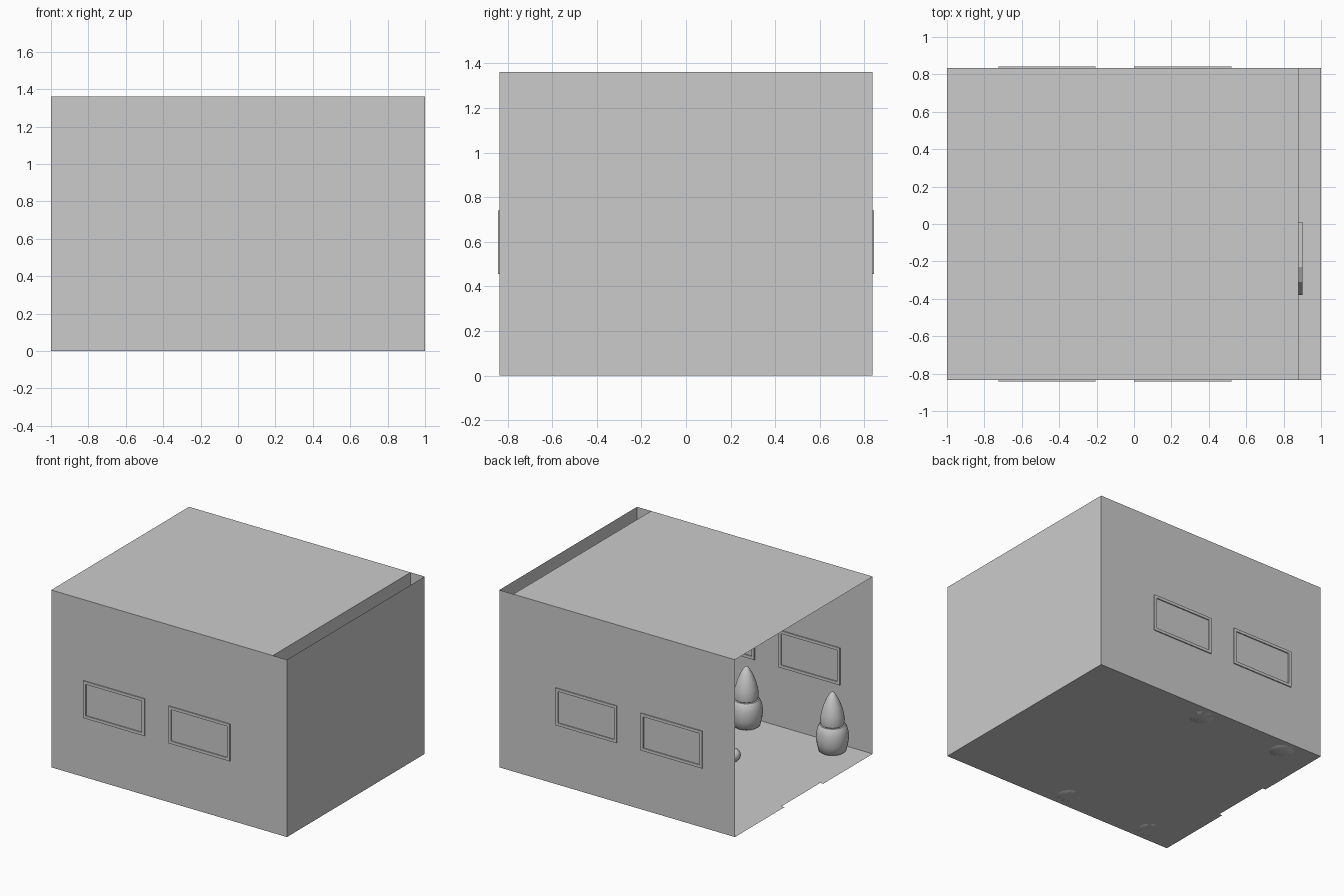
import bpy, bmesh, math

if "Cube" in bpy.data.objects:
    bpy.data.objects.remove(bpy.data.objects["Cube"])

W, D, H = 1.0, 0.835, 1.36      # half width, half depth, height
IN_X = 0.88                     # inner partition


def finish(name, bm):
    mesh = bpy.data.meshes.new(name)
    bm.to_mesh(mesh)
    bm.free()
    ob = bpy.data.objects.new(name, mesh)
    bpy.context.collection.objects.link(ob)
    return ob


def sheet(name, pts):
    bm = bmesh.new()
    bm.faces.new([bm.verts.new(p) for p in pts])
    return finish(name, bm)


def box(bm, lo, hi):
    vs = bmesh.ops.create_cube(bm, size=1)["verts"]
    for v in vs:
        v.co = [(l + h) / 2 + c * (h - l) for l, h, c in zip(lo, hi, v.co)]


def lathe(name, profile, loc, n=20):
    bm = bmesh.new()
    rings = []
    for r, z in profile:
        if r == 0:
            rings.append([bm.verts.new((loc[0], loc[1], loc[2] + z))] * n)
        else:
            rings.append([bm.verts.new((loc[0] + r * math.cos(2 * math.pi * i / n),
                                        loc[1] + r * math.sin(2 * math.pi * i / n),
                                        loc[2] + z)) for i in range(n)])
    for a, b in zip(rings, rings[1:]):
        for i in range(n):
            j = (i + 1) % n
            quad = list(dict.fromkeys([a[i], a[j], b[j], b[i]]))
            bm.faces.new(quad)
    bmesh.ops.recalc_face_normals(bm, faces=bm.faces)
    ob = finish(name, bm)
    bpy.context.view_layer.objects.active = ob
    ob.select_set(True)
    bpy.ops.object.shade_smooth_by_angle(angle=math.radians(40))
    ob.select_set(False)
    return ob


# Floor with a shallow doorway notch on the open left side
n, d = 0.235, 0.025
sheet("floor", [(-W, -D, 0), (W, -D, 0), (W, D, 0), (-W, D, 0),
                (-W, n, 0), (-W + d, n, 0), (-W + d, -n, 0), (-W, -n, 0)])

# Ceiling stops at the inner partition
sheet("ceiling", [(-W, -D, H), (IN_X, -D, H), (IN_X, D, H), (-W, D, H)])

# Thin walls
for name, x in (("right_wall", W), ("inner_wall", IN_X)):
    sheet(name, [(x, -D, 0), (x, D, 0), (x, D, H), (x, -D, H)])
sheet("front_wall", [(-W, -D, 0), (W, -D, 0), (W, -D, H), (-W, -D, H)])
sheet("back_wall", [(W, D, 0), (-W, D, 0), (-W, D, H), (W, D, H)])

# Window frames, showing on both sides of the front and back walls
z0, z1, t, p = 0.455, 0.74, 0.022, 0.008
for side, y in (("front", -D), ("back", D)):
    for k, (x0, x1) in enumerate(((-0.725, -0.205), (0.0, 0.52))):
        bm = bmesh.new()
        ya, yb = y - p, y + p
        box(bm, (x0, ya, z0), (x0 + t, yb, z1))
        box(bm, (x1 - t, ya, z0), (x1, yb, z1))
        box(bm, (x0 + t, ya, z0), (x1 - t, yb, z0 + t))
        box(bm, (x0 + t, ya, z1 - t), (x1 - t, yb, z1))
        finish(f"{side}_window_frame_{k + 1}", bm)

# Door panel behind the inner partition, with one sloped shoulder
bm = bmesh.new()
outline = [(0.01, 0), (0.01, 0.75), (-0.23, 0.75), (-0.31, 0.71), (-0.38, 0.6), (-0.38, 0)]
face = bm.faces.new([bm.verts.new((IN_X, y, z)) for y, z in outline])
ext = bmesh.ops.extrude_face_region(bm, geom=[face])
for v in ext["geom"]:
    if isinstance(v, bmesh.types.BMVert):
        v.co.x += 0.02
bmesh.ops.recalc_face_normals(bm, faces=bm.faces)
finish("door_panel", bm)

# Potted shrubs along the long walls
pot = [(0, 0), (0.085, 0), (0.098, 0.01), (0.112, 0.07), (0.115, 0.11), (0.112, 0.15),
       (0.103, 0.185), (0.09, 0.205), (0, 0.205)]
shrub = [(0, 0.185), (0.06, 0.192), (0.083, 0.21), (0.086, 0.24), (0.08, 0.29),
         (0.065, 0.345), (0.042, 0.4), (0.015, 0.445), (0, 0.455)]
for x in (-0.74, -0.01):
    for s in (-1, 1):
        tag = ("front" if s < 0 else "back") + ("_left" if x < -0.5 else "_middle")
        lathe("pot_" + tag, pot, (x, s * 0.718, 0))
        lathe("shrub_" + tag, shrub, (x, s * 0.718, 0))

# Small knob-like object on the floor in the middle of the room
ball = [(0.05 * math.sin(math.pi * i / 6) if 0 < i < 6 else 0, 0.05 - 0.05 * math.cos(math.pi * i / 6))
        for i in range(7)]
lathe("floor_ball", ball, (-0.28, -0.18, 0), 10)
